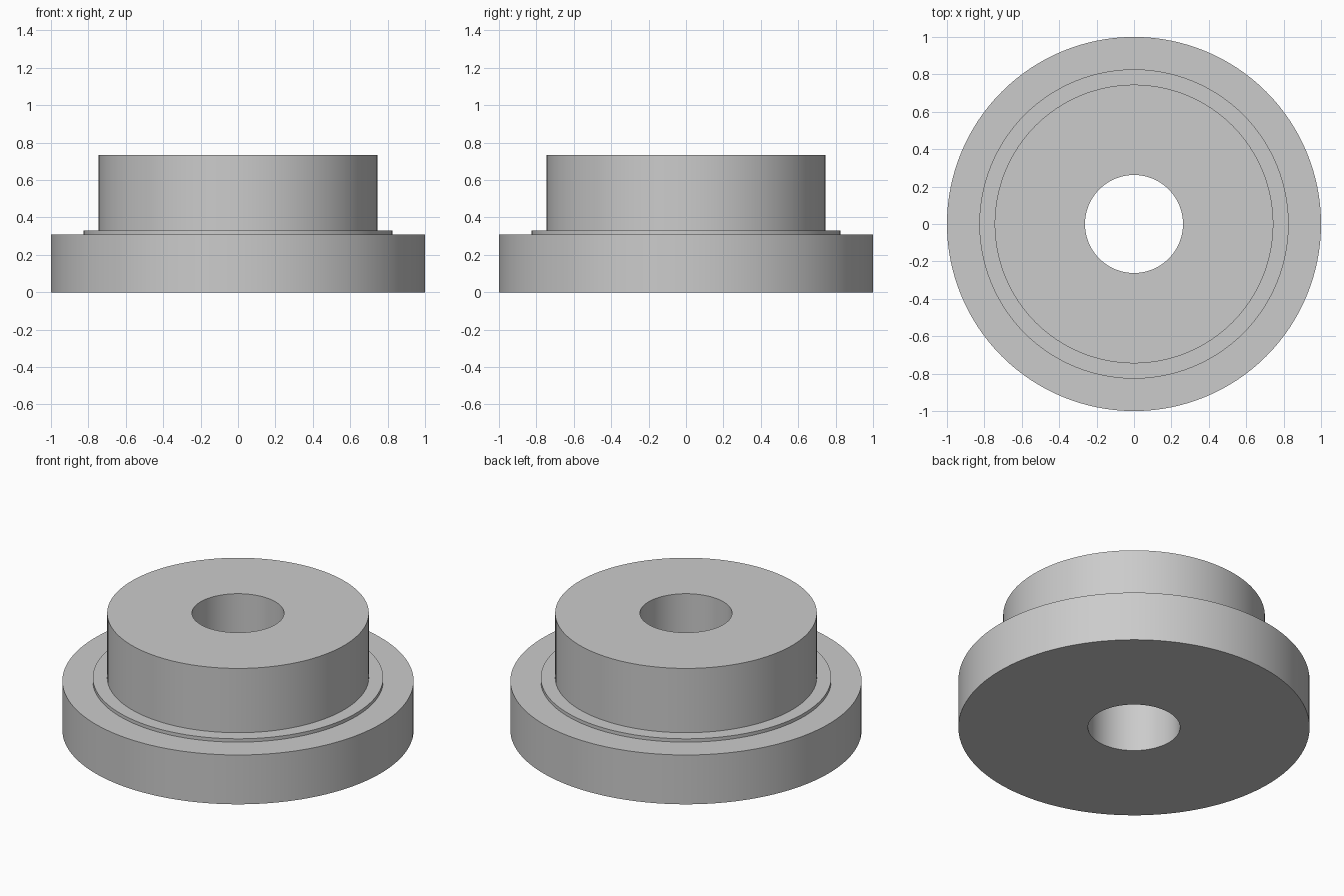
import bpy
import bmesh
from math import cos, sin, tau, radians

cube = bpy.data.objects.get("Cube")
if cube:
    bpy.data.objects.remove(cube, do_unlink=True)

SEGMENTS = 128
BORE = 0.262

grey = bpy.data.materials.new("plain grey")
grey.use_nodes = True
colour = (0.6, 0.6, 0.6, 1)
grey.diffuse_color = colour
grey.node_tree.nodes["Principled BSDF"].inputs["Base Color"].default_value = colour


def lathe(name, profile):
    """Revolve a closed (radius, height) profile around the z axis."""
    bm = bmesh.new()
    rings = [[bm.verts.new((r * cos(tau * i / SEGMENTS), r * sin(tau * i / SEGMENTS), z))
              for i in range(SEGMENTS)] for r, z in profile]
    for k, ring in enumerate(rings):
        following = rings[(k + 1) % len(rings)]
        for i in range(SEGMENTS):
            j = (i + 1) % SEGMENTS
            bm.faces.new((ring[i], ring[j], following[j], following[i]))
    bmesh.ops.recalc_face_normals(bm, faces=bm.faces)
    mesh = bpy.data.meshes.new(name)
    bm.to_mesh(mesh)
    bm.free()
    mesh.materials.append(grey)
    obj = bpy.data.objects.new(name, mesh)
    bpy.context.collection.objects.link(obj)
    bpy.ops.object.select_all(action="DESELECT")
    obj.select_set(True)
    bpy.context.view_layer.objects.active = obj
    bpy.ops.object.shade_smooth_by_angle(angle=radians(30))
    return obj


# Flange, shallow shoulder and hub in one turned body with a through bore
lathe("flanged_bushing", [
    (BORE, 0), (1, 0), (1, 0.31),            # flange
    (0.827, 0.31), (0.827, 0.331),           # shoulder
    (0.745, 0.331), (0.745, 0.735),          # hub
    (BORE, 0.735),                           # bore rim
])
